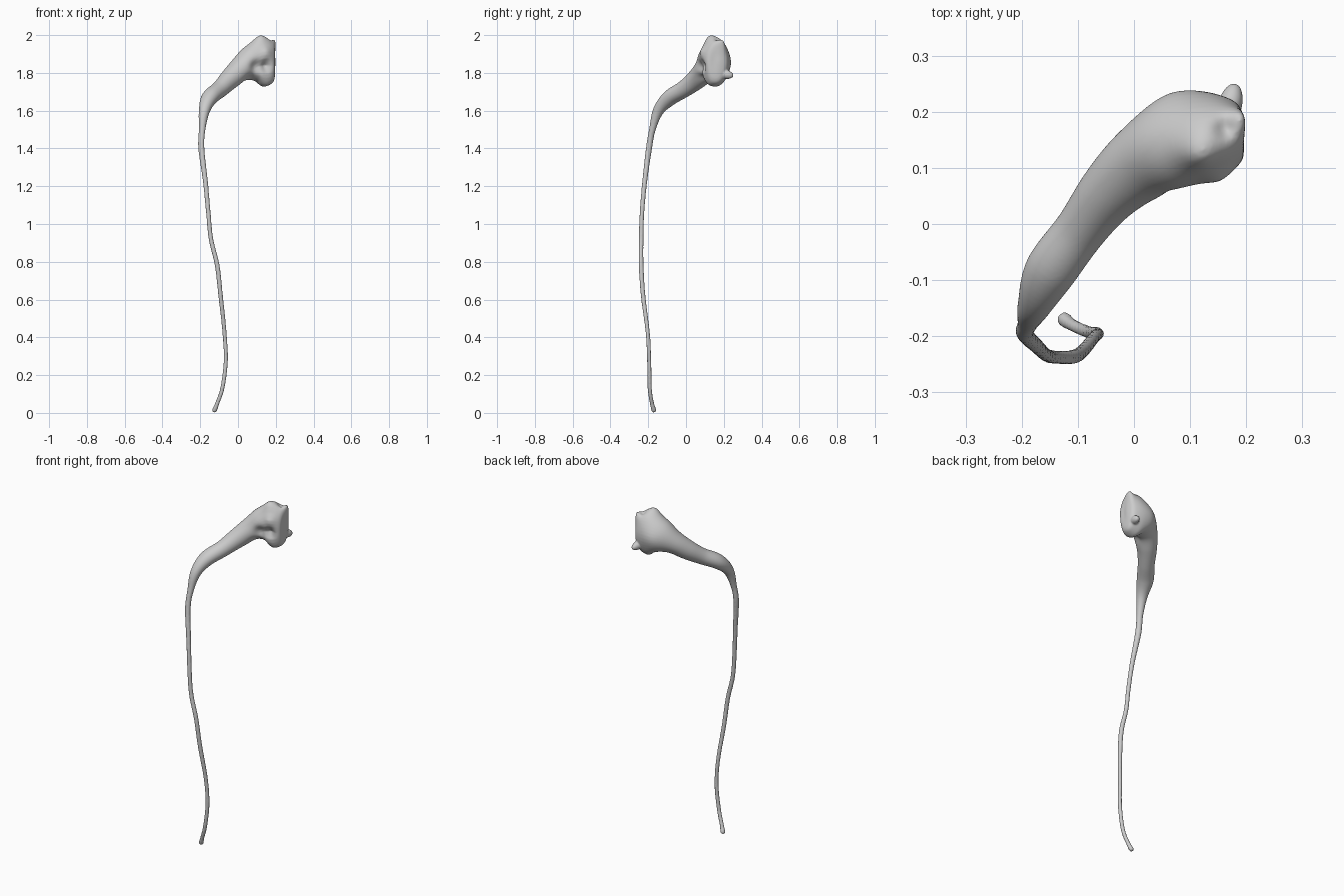
import bpy, bmesh, math
from mathutils import Vector, Matrix

if "Cube" in bpy.data.objects:
    bpy.data.objects.remove(bpy.data.objects["Cube"])

# Sections along the muscle: x, y, z, half width across, half height
SECTIONS = [
    (-.127, -.167, .004, .007, .007), (-.124, -.170, .014, .013, .013),
    (-.110, -.180, .05, .011, .011), (-.083, -.192, .13, .011, .011),
    (-.065, -.195, .27, .011, .011), (-.071, -.202, .42, .011, .011),
    (-.092, -.227, .62, .012, .012), (-.110, -.237, .78, .013, .012),
    (-.143, -.237, .92, .012, .012), (-.157, -.233, 1.06, .012, .012),
    (-.172, -.219, 1.22, .013, .013), (-.194, -.196, 1.40, .017, .015),
    (-.190, -.178, 1.50, .018, .017), (-.178, -.146, 1.60, .030, .029),
    (-.150, -.085, 1.668, .046, .041), (-.095, -.010, 1.715, .046, .045),
    (-.045, .055, 1.765, .055, .054), (.010, .105, 1.815, .068, .065),
    (.070, .138, 1.848, .082, .098), (.125, .153, 1.856, .078, .128),
    (.168, .160, 1.856, .066, .118), (.192, .162, 1.856, .045, .090),
    (.197, .162, 1.856, .006, .012),
]
# Lobes and hollows of the head: centre, reach, push
PUSHES = [
    ((.17, .09, 1.745), .040, (.010, .006, -.022)),
    ((.195, .185, 1.94), .030, (.006, .008, .032)),
    ((.115, .13, 1.98), .040, (.00, -.008, .018)),
    ((.160, .17, 1.975), .016, (.00, .00, -.016)),
    ((.095, .08, 1.835), .032, (-.012, .032, .006)),
    ((.150, .085, 1.835), .026, (-.012, .026, .004)),
    ((.150, .09, 1.91), .028, (.002, -.012, .0)),
    ((.07, .08, 1.76), .030, (-.006, .012, .010)),
    ((.09, .22, 1.86), .060, (-.006, .010, .0)),
]
RING, STEPS = 40, 8


def spline(i, t):
    """Smooth blend between section i and i+1."""
    n = len(SECTIONS) - 1
    a, b, c, d = (SECTIONS[min(max(k, 0), n)] for k in range(i - 1, i + 3))
    return [.5 * (2 * q + (r - p) * t + (2 * p - 5 * q + 4 * r - s) * t * t
                  + (3 * q - p - 3 * r + s) * t ** 3)
            for p, q, r, s in zip(a, b, c, d)]


# Tendon and muscle belly swept as one tube
path = [spline(i, k / STEPS) for i in range(len(SECTIONS) - 1) for k in range(STEPS)]
path.append(list(SECTIONS[-1]))
points = [Vector(p[:3]) for p in path]
bm = bmesh.new()
rings = []
for i, p in enumerate(path):
    lo, hi = max(i - 3, 0), min(i + 3, len(path) - 1)
    tangent = (points[hi] - points[lo]).normalized()
    side = Vector((-.7, .7, 0))
    if p[0] > .05:
        # the flared end turns to face right
        side = side.lerp(Vector((-.35, .94, 0)), min((p[0] - .05) / .1, 1))
    side = (side - tangent * side.dot(tangent)).normalized()
    up = tangent.cross(side)
    rings.append([bm.verts.new(points[i] + side * p[3] * math.cos(a) + up * p[4] * math.sin(a))
                  for a in (2 * math.pi * k / RING for k in range(RING))])
for r0, r1 in zip(rings, rings[1:]):
    for k in range(RING):
        j = (k + 1) % RING
        bm.faces.new((r0[k], r0[j], r1[j], r1[k]))
bm.faces.new(rings[0][::-1])
bm.faces.new(rings[-1])

# Sculpt the head
for v in bm.verts:
    if v.co.z > 1.6:
        base = v.co.copy()
        for centre, reach, push in PUSHES:
            d = (base - Vector(centre)).length / reach
            v.co += Vector(push) * math.exp(-d * d)

# Small knob at the rear of the head
axis = Vector((.25, .95, -.2))
bmesh.ops.create_uvsphere(
    bm, u_segments=24, v_segments=16, radius=1,
    matrix=Matrix.Translation((.170, .208, 1.793))
    @ axis.to_track_quat('Z', 'Y').to_matrix().to_4x4()
    @ Matrix.Diagonal((.022, .024, .045, 1)))
bmesh.ops.recalc_face_normals(bm, faces=bm.faces)

mesh = bpy.data.meshes.new("muscle_with_tendon")
bm.to_mesh(mesh)
bm.free()
muscle = bpy.data.objects.new("muscle_with_tendon", mesh)
bpy.context.collection.objects.link(muscle)

# Fuse and soften the surface
fuse = muscle.modifiers.new("fuse", 'REMESH')
fuse.mode = 'VOXEL'
fuse.voxel_size = .0045
fuse.use_smooth_shade = True
soft = muscle.modifiers.new("soften", 'SMOOTH')
soft.factor = .5
soft.iterations = 5
for poly in mesh.polygons:
    poly.use_smooth = True
